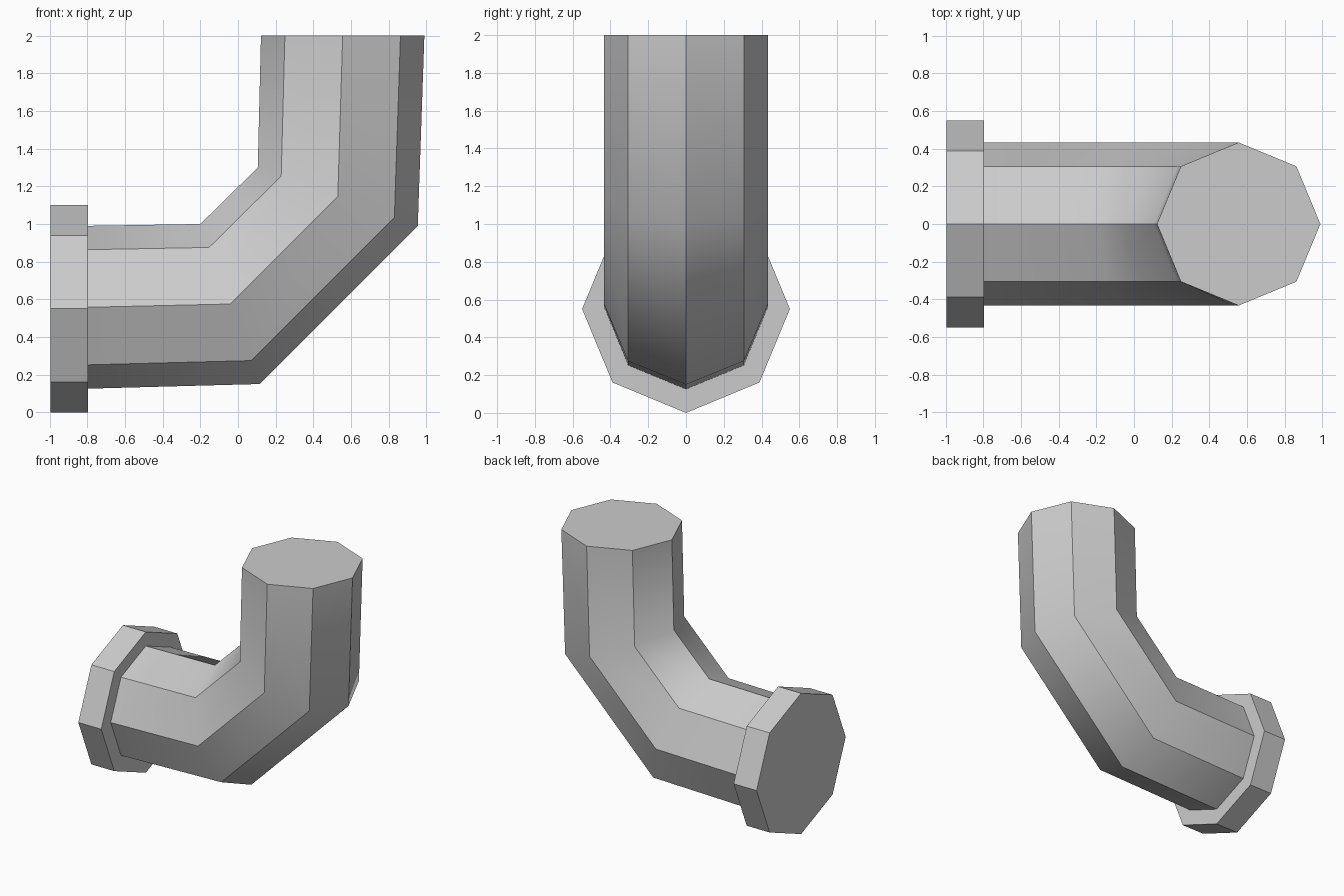
import bpy
import bmesh
from math import cos, sin, pi
from mathutils import Vector

SIDES = 8

cube = bpy.data.objects.get("Cube")
if cube:
    bpy.data.objects.remove(cube, do_unlink=True)

grey = bpy.data.materials.new("pipe_grey")
grey.use_nodes = True
colour = (0.6, 0.6, 0.6, 1)
grey.diffuse_color = colour
grey.node_tree.nodes["Principled BSDF"].inputs["Base Color"].default_value = colour


def tube(name, rings, width):
    """Octagonal tube through rings given as (inner, outer) points in the xz plane."""
    bm = bmesh.new()
    loops = []
    for inner, outer in rings:
        a = Vector((inner[0], 0, inner[1]))
        b = Vector((outer[0], 0, outer[1]))
        centre, half = (a + b) / 2, (a - b) / 2
        angles = [2 * pi * i / SIDES for i in range(SIDES)]
        loops.append([bm.verts.new(centre + half * cos(t) + Vector((0, width * sin(t), 0)))
                      for t in angles])
    for low, high in zip(loops, loops[1:]):
        for i in range(SIDES):
            j = (i + 1) % SIDES
            bm.faces.new((low[i], low[j], high[j], high[i]))
    caps = [bm.faces.new(loops[0]), bm.faces.new(loops[-1])]
    bmesh.ops.recalc_face_normals(bm, faces=bm.faces)

    # Smooth along the bend, crisp along the corners and at the end caps
    for face in bm.faces:
        face.smooth = face not in caps
    bends = {frozenset((r[i], r[i - 1])) for r in loops[1:-1] for i in range(SIDES)}
    for edge in bm.edges:
        edge.smooth = frozenset(edge.verts) in bends

    mesh = bpy.data.meshes.new(name)
    bm.to_mesh(mesh)
    bm.free()
    mesh.materials.append(grey)
    obj = bpy.data.objects.new(name, mesh)
    bpy.context.collection.objects.link(obj)
    return obj


# Bent pipe: horizontal run, diagonal elbow, upright run
tube("elbow_pipe", [
    ((-0.81, 0.99), (-0.81, 0.125)),
    ((-0.2, 1.0), (0.115, 0.15)),
    ((0.105, 1.3), (0.955, 0.99)),
    ((0.122, 2.0), (0.99, 2.0)),
], 0.433)

# Wide collar at the open end of the horizontal run
tube("end_flange", [
    ((-0.995, 1.1), (-0.995, 0)),
    ((-0.797, 1.1), (-0.797, 0)),
], 0.55)
